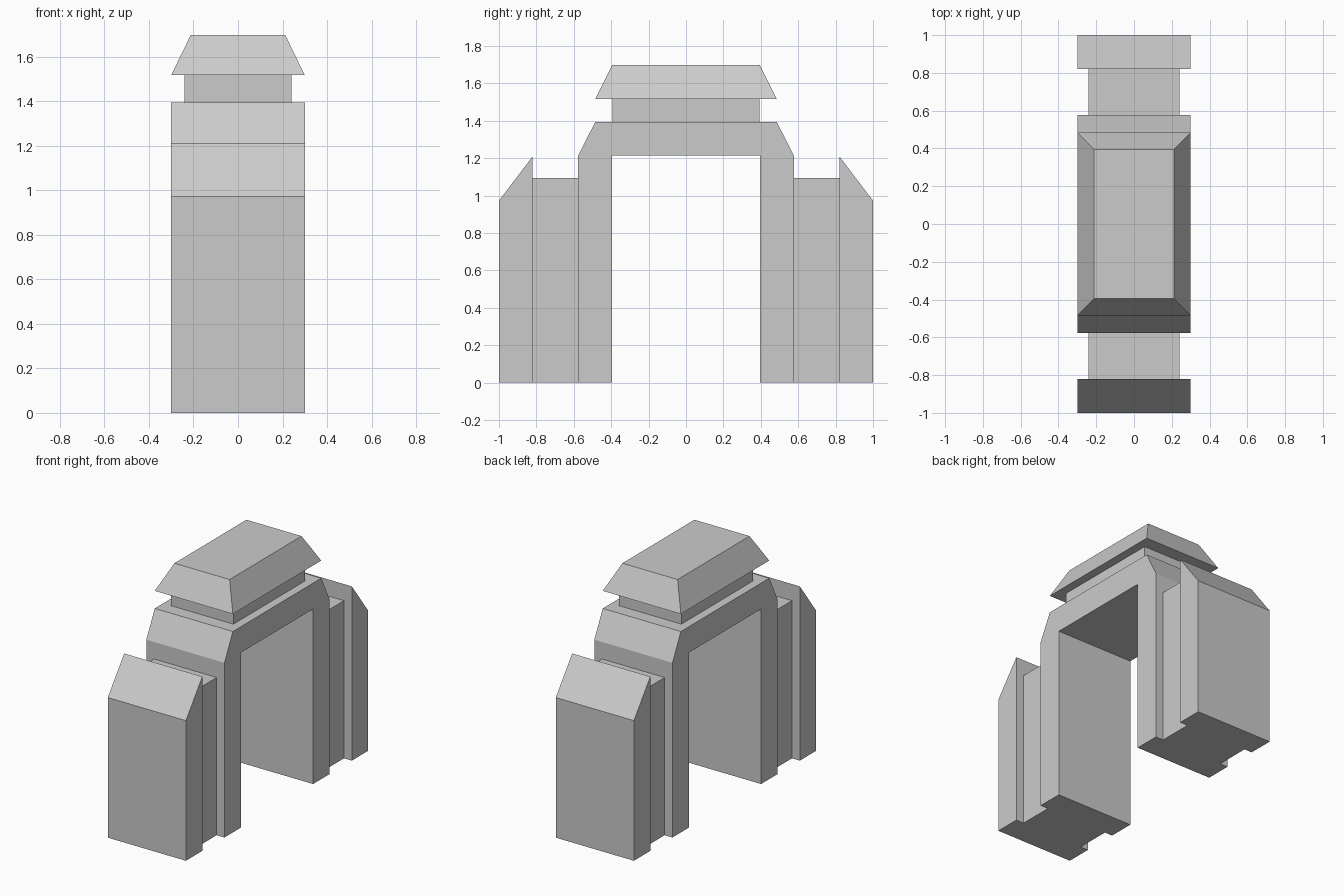
import bpy, bmesh

if "Cube" in bpy.data.objects:
    bpy.data.objects.remove(bpy.data.objects["Cube"])


def finish(name, bm):
    bmesh.ops.recalc_face_normals(bm, faces=bm.faces)
    mesh = bpy.data.meshes.new(name)
    bm.to_mesh(mesh)
    bm.free()
    obj = bpy.data.objects.new(name, mesh)
    bpy.context.collection.objects.link(obj)
    return obj


def extrude_profile(name, points, half_width):
    """Extrude a (y, z) profile symmetrically along x."""
    bm = bmesh.new()
    face = bm.faces.new([bm.verts.new((-half_width, y, z)) for y, z in points])
    result = bmesh.ops.extrude_face_region(bm, geom=[face], use_keep_orig=True)
    moved = [v for v in result["geom"] if isinstance(v, bmesh.types.BMVert)]
    bmesh.ops.translate(bm, verts=moved, vec=(2 * half_width, 0, 0))
    return finish(name, bm)


def block(name, base, top, z0, z1):
    """Box centred on the z axis, with separate base and top half sizes."""
    bm = bmesh.new()
    bmesh.ops.create_cube(bm, size=2)
    for v in bm.verts:
        size, z = (top, z1) if v.co.z > 0 else (base, z0)
        v.co = (v.co.x * size[0], v.co.y * size[1], z)
    return finish(name, bm)


# Chamfered arch: outer half outline mirrored, with the opening between the legs
half = [(0.395, 1.215), (0.395, 0), (0.577, 0), (0.577, 1.213), (0.485, 1.395)]
arch = half + [(-y, z) for y, z in reversed(half)]
extrude_profile("arch", arch, 0.30)

# Recessed link walls and sloped outer buttresses on both ends
for side, label in ((-1, "front"), (1, "back")):
    link = [(0.577, 0), (0.82, 0), (0.82, 1.095), (0.577, 1.095)]
    buttress = [(0.82, 0), (1.0, 0), (1.0, 0.973), (0.82, 1.21)]
    extrude_profile(label + "_link", [(side * y, z) for y, z in link], 0.24)
    extrude_profile(label + "_buttress", [(side * y, z) for y, z in buttress], 0.30)

# Neck and tapered cap on top
block("neck", (0.24, 0.393), (0.24, 0.393), 1.395, 1.517)
block("cap", (0.30, 0.485), (0.212, 0.395), 1.517, 1.698)
